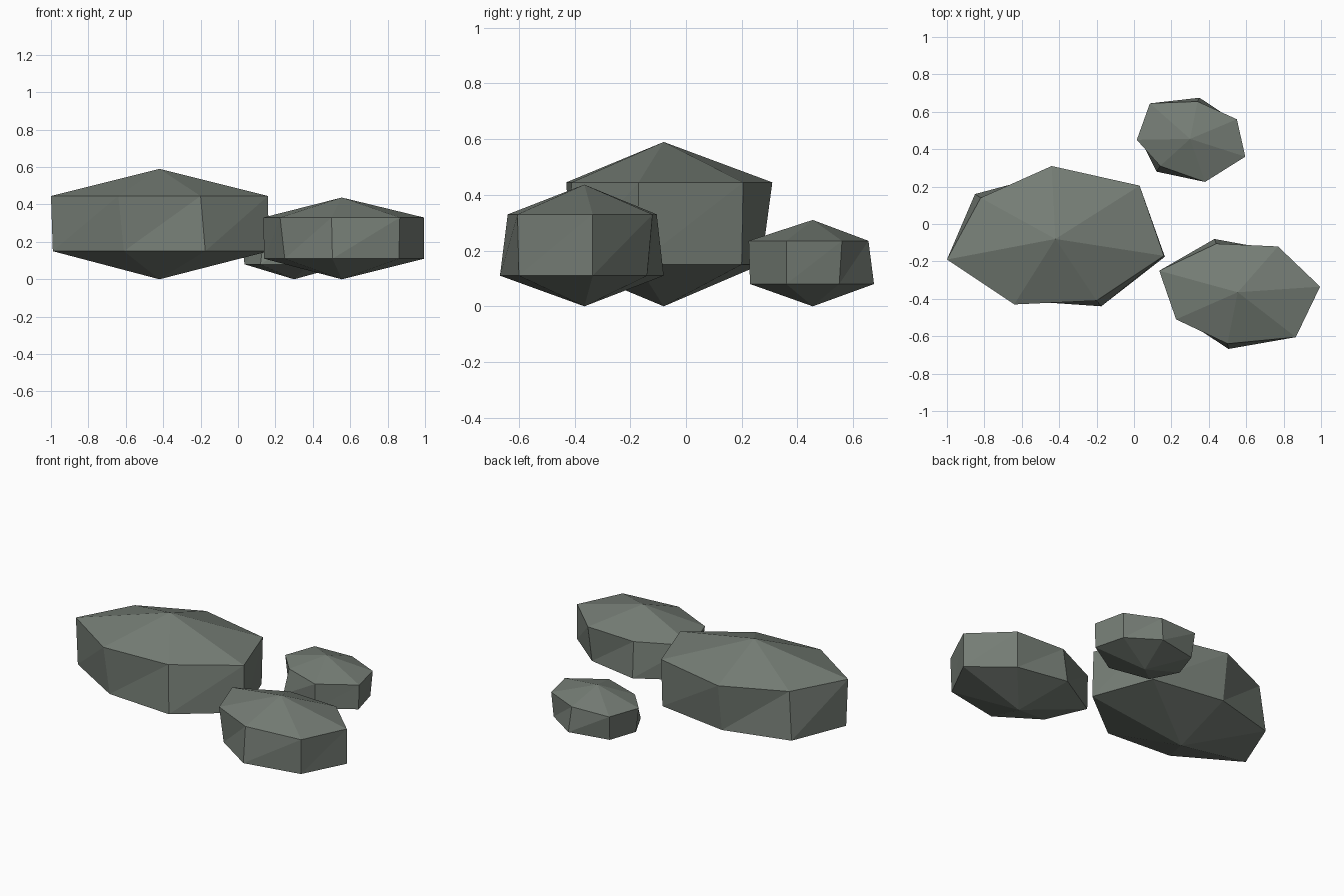
import bpy
import bmesh

if "Cube" in bpy.data.objects:
    bpy.data.objects.remove(bpy.data.objects["Cube"])

# One shared stone colour
stone = bpy.data.materials.new("grey_green_stone")
stone.diffuse_color = (0.178, 0.205, 0.178, 1.0)
stone.use_nodes = True
stone.node_tree.nodes["Principled BSDF"].inputs["Base Color"].default_value = stone.diffuse_color


def make_rock(name, centre, heights, upper, lower):
    """Faceted rock: two uneven rings closed by a point above and below."""
    base, low_z, high_z, peak = heights
    bm = bmesh.new()
    top = bm.verts.new((*centre, peak))
    bottom = bm.verts.new((*centre, base))
    up = [bm.verts.new((x, y, high_z)) for x, y in upper]
    low = [bm.verts.new((x, y, low_z)) for x, y in lower]
    n = len(up)
    for i in range(n):
        j = (i + 1) % n
        bm.faces.new((top, up[i], up[j]))
        bm.faces.new((up[i], low[j], up[j]))
        bm.faces.new((up[i], low[i], low[j]))
        bm.faces.new((bottom, low[j], low[i]))
    bmesh.ops.recalc_face_normals(bm, faces=bm.faces)
    mesh = bpy.data.meshes.new(name)
    bm.to_mesh(mesh)
    bm.free()
    mesh.materials.append(stone)
    obj = bpy.data.objects.new(name, mesh)
    bpy.context.collection.objects.link(obj)
    return obj


# Large rock on the left
make_rock(
    "large_rock", (-0.42, -0.08), (0, 0.15, 0.445, 0.59),
    [(-1.0, -0.19), (-0.82, 0.14), (-0.44, 0.31), (0.03, 0.205),
     (0.16, -0.17), (-0.20, -0.41), (-0.64, -0.43)],
    [(-0.99, -0.185), (-0.85, 0.16), (-0.44, 0.27), (0.025, 0.20),
     (0.165, -0.175), (-0.175, -0.44), (-0.61, -0.41)])

# Medium rock at the front right
make_rock(
    "medium_rock", (0.555, -0.365), (0, 0.11, 0.33, 0.437),
    [(0.135, -0.25), (0.44, -0.105), (0.77, -0.12), (0.995, -0.335),
     (0.865, -0.605), (0.50, -0.64), (0.225, -0.51)],
    [(0.14, -0.25), (0.43, -0.08), (0.755, -0.14), (0.995, -0.335),
     (0.86, -0.60), (0.505, -0.668), (0.25, -0.50)])

# Small rock at the back right
make_rock(
    "small_rock", (0.30, 0.455), (0, 0.08, 0.235, 0.31),
    [(0.015, 0.45), (0.085, 0.645), (0.34, 0.655), (0.55, 0.56),
     (0.595, 0.36), (0.38, 0.225), (0.14, 0.31)],
    [(0.035, 0.45), (0.095, 0.625), (0.35, 0.675), (0.54, 0.55),
     (0.59, 0.36), (0.38, 0.23), (0.12, 0.28)])
